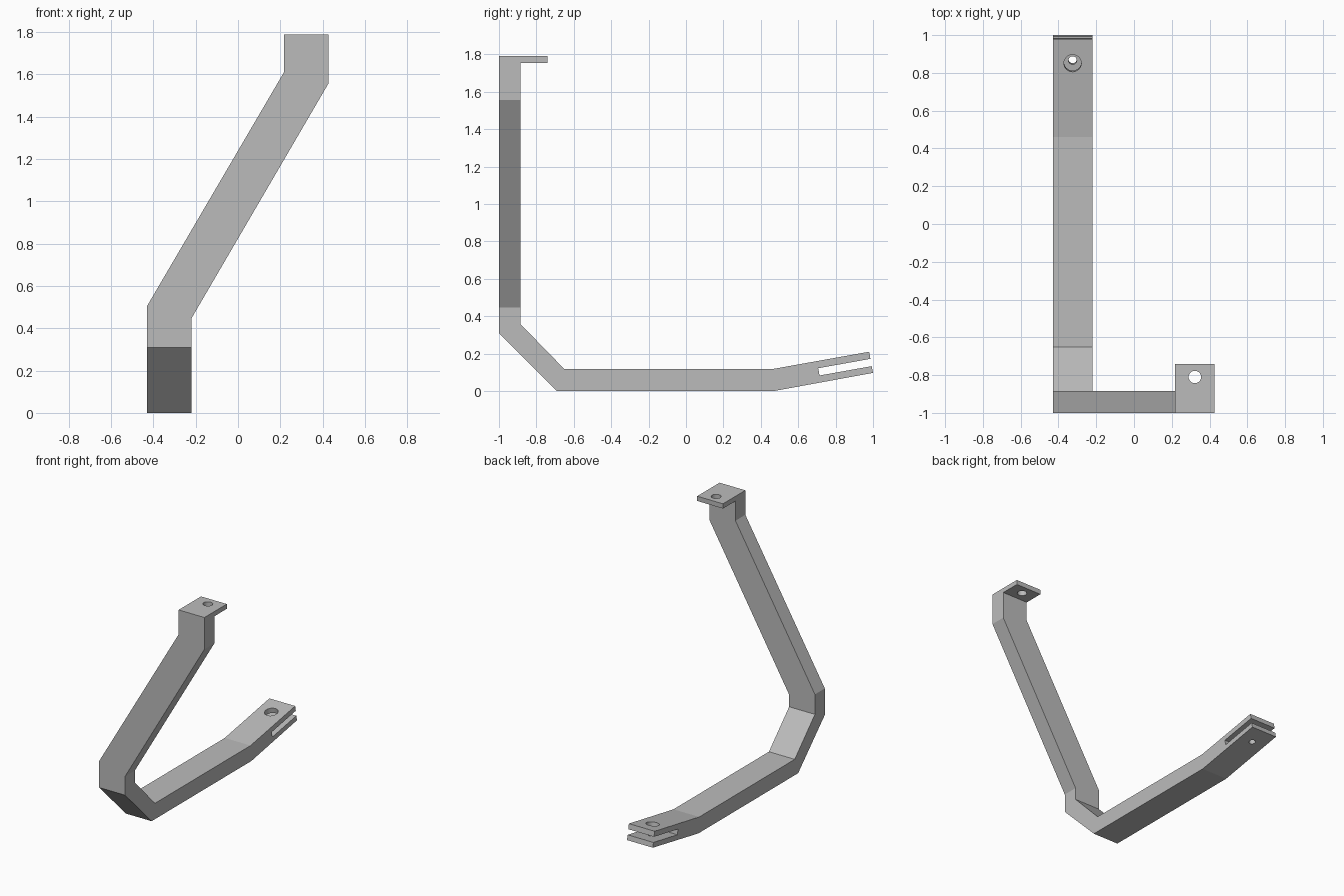
import bpy
import bmesh
import math
from mathutils import Matrix, Vector

cube = bpy.data.objects.get("Cube")
if cube:
    bpy.data.objects.remove(cube, do_unlink=True)

steel = bpy.data.materials.new("grey steel")
steel.use_nodes = True
colour = (0.5, 0.5, 0.5, 1)
steel.diffuse_color = colour
steel.node_tree.nodes["Principled BSDF"].inputs["Base Color"].default_value = colour


def add_object(name, bm):
    bmesh.ops.recalc_face_normals(bm, faces=bm.faces)
    mesh = bpy.data.meshes.new(name)
    bm.to_mesh(mesh)
    bm.free()
    mesh.materials.append(steel)
    obj = bpy.data.objects.new(name, mesh)
    bpy.context.collection.objects.link(obj)
    return obj


def extrude_profile(name, points, offset):
    """Extrude a closed outline along the given vector."""
    bm = bmesh.new()
    face = bm.faces.new([bm.verts.new(p) for p in points])
    result = bmesh.ops.extrude_face_region(bm, geom=[face], use_keep_orig=True)
    moved = [v for v in result["geom"] if isinstance(v, bmesh.types.BMVert)]
    bmesh.ops.translate(bm, verts=moved, vec=offset)
    return add_object(name, bm)


def drill(name, centre, radius, depth, tilt=0):
    bm = bmesh.new()
    matrix = Matrix.Translation(centre) @ Matrix.Rotation(tilt, 4, "X")
    bmesh.ops.create_cone(bm, cap_ends=True, segments=32, radius1=radius,
                          radius2=radius, depth=depth, matrix=matrix)
    return add_object(name, bm)


def combine(target, tool, operation):
    mod = target.modifiers.new(tool.name, "BOOLEAN")
    mod.operation = operation
    mod.solver = "EXACT"
    mod.object = tool
    tool.hide_render = True
    tool.hide_set(True)


# Side outline: upright, top tab, bent foot and slotted fork
side = [(-1, 1.79), (-1, 0.31), (-0.69, 0), (0.47, 0),
        (1, 0.097), (0.993, 0.133), (0.714, 0.083), (0.707, 0.122),
        (0.986, 0.172), (0.979, 0.21), (0.46, 0.117), (-0.65, 0.117),
        (-0.885, 0.358), (-0.885, 1.755), (-0.74, 1.755), (-0.74, 1.79)]
bracket = extrude_profile("bracket", [(-0.6, y, z) for y, z in side], Vector((1.2, 0, 0)))

# Front outline: slanted strip trims the bracket to its width
front = [(-0.43, -0.1), (-0.22, -0.1), (-0.22, 0.447), (0.427, 1.556),
         (0.427, 1.9), (0.217, 1.9), (0.217, 1.61), (-0.43, 0.505)]
strip = extrude_profile("strip_cutter", [(x, -1.2, z) for x, z in front], Vector((0, 2.4, 0)))
combine(bracket, strip, "INTERSECT")

# Bolt holes: top tab, wide one in the upper prong, narrow one in the lower prong
tilt = math.radians(10.3)
holes = [drill("tab_hole_cutter", (0.322, -0.81, 1.77), 0.033, 0.2),
         drill("upper_prong_hole_cutter", (-0.325, 0.854, 0.17), 0.046, 0.08, tilt),
         drill("lower_prong_hole_cutter", (-0.325, 0.87, 0.09), 0.022, 0.08, tilt)]
for hole in holes:
    combine(bracket, hole, "DIFFERENCE")

# Bake the cuts and remove the cutters
bpy.context.view_layer.update()
graph = bpy.context.evaluated_depsgraph_get()
mesh = bpy.data.meshes.new_from_object(bracket.evaluated_get(graph))
bracket.modifiers.clear()
bracket.data = mesh
for tool in [strip] + holes:
    bpy.data.objects.remove(tool, do_unlink=True)
mesh.materials.clear()
mesh.materials.append(steel)
for poly in mesh.polygons:
    poly.material_index = 0

# Smooth hole walls, sharp edges elsewhere
bpy.ops.object.select_all(action="DESELECT")
bracket.select_set(True)
bpy.context.view_layer.objects.active = bracket
bpy.ops.object.shade_smooth_by_angle(angle=math.radians(30))
# The shallow bends stay crisp
for edge in mesh.edges:
    a, b = (mesh.vertices[i].co for i in edge.vertices)
    if abs(a.x - b.x) > 0.15 and abs(a.z - b.z) < 0.01:
        edge.use_edge_sharp = True
